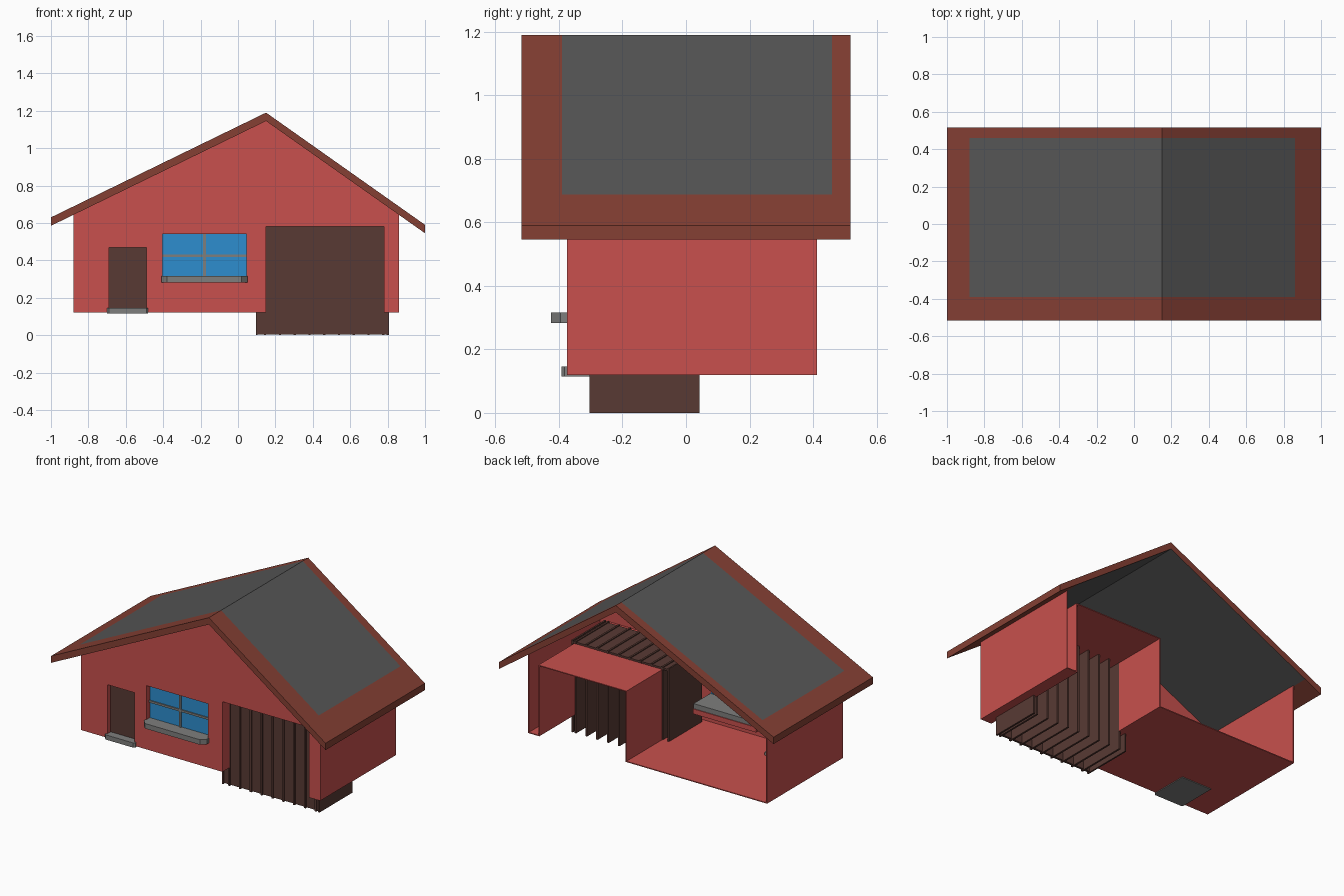
import bpy, bmesh

if "Cube" in bpy.data.objects:
    bpy.data.objects.remove(bpy.data.objects["Cube"])

def material(name, r, g, b):
    m = bpy.data.materials.new(name)
    m.diffuse_color = (r, g, b, 1)
    m.use_nodes = True
    m.node_tree.nodes["Principled BSDF"].inputs["Base Color"].default_value = m.diffuse_color
    return m

RED = material("red_wall", .58, .081, .075)
TRIM = material("roof_trim_brown", .235, .051, .034)
SLATE = material("roof_grey", .095, .095, .095)
WOOD = material("dark_wood", .098, .042, .034)
BLUE = material("glass_blue", .027, .27, .62)
STONE = material("sill_grey", .21, .21, .205)

RIDGE = .15
FRONT, BACK = -.375, .413
LEFT, RIGHT = -.88, .862
FLOOR = .12

def make(name, bm, *mats):
    bmesh.ops.recalc_face_normals(bm, faces=bm.faces)
    me = bpy.data.meshes.new(name)
    bm.to_mesh(me)
    bm.free()
    for m in mats:
        me.materials.append(m)
    ob = bpy.data.objects.new(name, me)
    bpy.context.collection.objects.link(ob)
    return ob

def prism(bm, pts, lo, hi, axis):
    """Extrude a 2D outline along y (xz outline) or z (xy outline)."""
    def put(p, t):
        return (p[0], t, p[1]) if axis == 'y' else (p[0], p[1], t)
    a = [bm.verts.new(put(p, lo)) for p in pts]
    b = [bm.verts.new(put(p, hi)) for p in pts]
    bm.faces.new(a)
    bm.faces.new(b[::-1])
    n = len(pts)
    for i in range(n):
        j = (i + 1) % n
        bm.faces.new((a[i], b[i], b[j], a[j]))

def add_box(bm, x0, x1, y0, y1, z0, z1):
    prism(bm, [(x0, z0), (x1, z0), (x1, z1), (x0, z1)], y0, y1, 'y')

def box(name, mat, *dims):
    bm = bmesh.new()
    add_box(bm, *dims)
    return make(name, bm, mat)

def roof_top(x):
    if x <= RIDGE:
        return .63 + (x + 1) * (1.19 - .63) / (RIDGE + 1)
    return 1.19 - (x - RIDGE) * (1.19 - .59) / (1 - RIDGE)

def roof_under(x):
    return roof_top(x) - .045

# Roof slab: a folded grid with a grey field inside a brown border
xs = [-1, LEFT, RIDGE, RIGHT, 1]
ys = [-.517, -.39, .46, .517]
bm = bmesh.new()
top = [[bm.verts.new((x, y, roof_top(x))) for y in ys] for x in xs]
low = [[bm.verts.new((x, y, roof_under(x))) for y in ys] for x in xs]
for i in range(4):
    for j in range(3):
        for g, is_top in ((top, True), (low, False)):
            f = bm.faces.new((g[i][j], g[i+1][j], g[i+1][j+1], g[i][j+1]))
            inside = i in (1, 2) and (j == 1 or (j == 2 and not is_top))
            f.material_index = 1 if inside else 0
for i in range(4):
    for j in (0, 3):
        bm.faces.new((top[i][j], top[i+1][j], low[i+1][j], low[i][j]))
for j in range(3):
    for i in (0, 4):
        bm.faces.new((top[i][j], top[i][j+1], low[i][j+1], low[i][j]))
make("roof", bm, TRIM, SLATE)

# Front wall: columns around the door, window and garage openings
DOOR = (-.69, -.49, .145, .47)
WIN = (-.405, .045, .31, .54)
GAR = (.15, .78, FLOOR, .582)
columns = [(LEFT, DOOR[0], [(FLOOR, None)]),
           (DOOR[0], DOOR[1], [(DOOR[3], None)]),
           (DOOR[1], WIN[0], [(FLOOR, None)]),
           (WIN[0], WIN[1], [(FLOOR, WIN[2]), (WIN[3], None)]),
           (WIN[1], GAR[0], [(FLOOR, None)]),
           (GAR[0], GAR[1], [(GAR[3], None)]),
           (GAR[1], RIGHT, [(FLOOR, None)])]
bm = bmesh.new()
for x0, x1, spans in columns:
    for z0, z1 in spans:
        prism(bm, [(x0, z0), (x1, z0), (x1, z1 or roof_under(x1)),
                   (x0, z1 or roof_under(x0))], FRONT, FRONT + .045, 'y')
bmesh.ops.remove_doubles(bm, verts=bm.verts, dist=1e-4)
# drop the hidden faces shared by neighbouring columns
seen = {}
for f in bm.faces:
    seen.setdefault(tuple(round(c, 4) for c in f.calc_center_median()), []).append(f)
make("front_wall", bm, RED)

# Thin side walls and floor, open at the back
T = .006
box("left_wall", RED, LEFT, LEFT + T, FRONT, BACK, FLOOR, roof_under(LEFT))
box("right_wall", RED, RIGHT - T, RIGHT, FRONT, BACK, FLOOR, roof_under(RIGHT))
box("main_floor", RED, LEFT, GAR[0], FRONT, BACK, FLOOR, FLOOR + T)
box("side_floor", RED, GAR[1], RIGHT, FRONT, BACK, FLOOR, FLOOR + T)

# Garage bay: two partitions and a ceiling
box("garage_left_partition", RED, GAR[0] - T, GAR[0], FRONT + .04, BACK, FLOOR, GAR[3])
box("garage_right_partition", RED, GAR[1], GAR[1] + T, FRONT + .04, BACK, FLOOR, GAR[3])
box("garage_ceiling", RED, GAR[0] - T, GAR[1] + T, FRONT + .04, BACK, GAR[3], GAR[3] + T)

# Garage door: front panel, top panel and deep fins
box("garage_door_panel", WOOD, .10, .80, -.295, -.28, .005, .60)
box("garage_door_top", WOOD, .10, .80, -.295, .04, .588, .60)
bm = bmesh.new()
for i in range(9):
    x = .145 + i * .079
    add_box(bm, x - .006, x + .006, -.303, .042, 0, .606)
add_box(bm, .095, .105, -.303, .042, 0, .606)
add_box(bm, .795, .806, -.303, .042, 0, .606)
make("garage_door_fins", bm, WOOD)

# Entrance door and its step
box("entrance_door", WOOD, DOOR[0], DOOR[1], FRONT + .035, FRONT + .055, FLOOR, DOOR[3])

def slab(name, x0, x1, y0, y1, z0, z1, c):
    """Stone slab with clipped front corners."""
    bm = bmesh.new()
    prism(bm, [(x0 + c, y0), (x1 - c, y0), (x1, y0 + c), (x1, y1),
               (x0, y1), (x0, y0 + c)], z0, z1, 'z')
    return make(name, bm, STONE)

slab("door_step", -.70, -.48, -.392, -.13, .115, .146, .01)

# Window: glass, bars, sill and inner ledge
box("window_glass", BLUE, WIN[0], WIN[1], FRONT + .035, FRONT + .05, WIN[2], WIN[3])
cx, cz = (WIN[0] + WIN[1]) / 2, .425
bm = bmesh.new()
add_box(bm, cx - .008, cx + .008, FRONT + .027, FRONT + .036, WIN[2], WIN[3])
add_box(bm, WIN[0], WIN[1], FRONT + .028, FRONT + .036, cz - .007, cz + .007)
make("window_bars", bm, STONE)
slab("window_sill", -.41, .05, -.425, -.15, .283, .316, .03)
box("inner_ledge", RED, -.41, .05, FRONT + .045, -.145, .25, .283)
